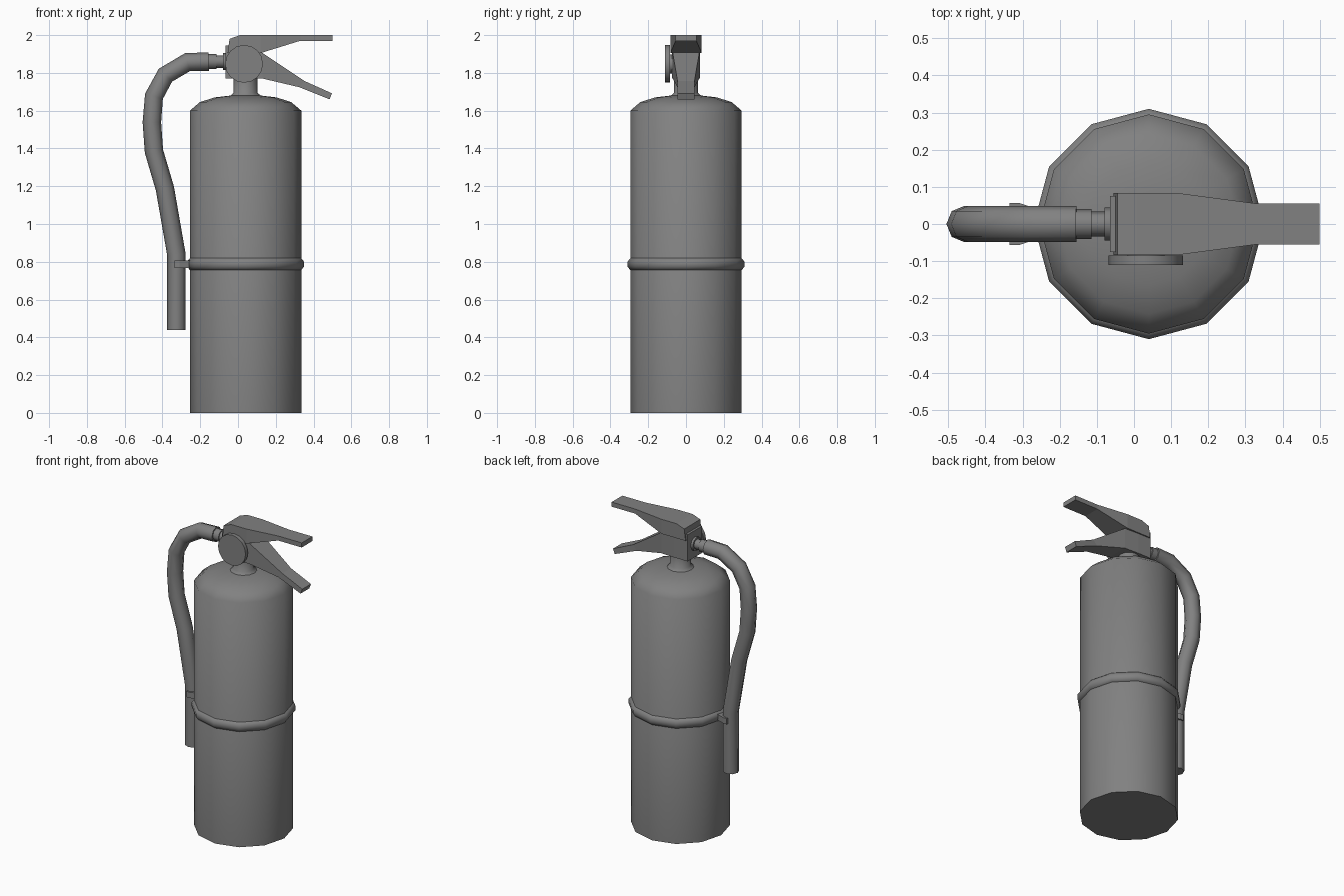
import bpy, bmesh, math
from mathutils import Matrix, Vector

cube = bpy.data.objects.get("Cube")
if cube:
    bpy.data.objects.remove(cube, do_unlink=True)

grey = bpy.data.materials.new("plain grey")
grey.use_nodes = True
COLOR = (0.22, 0.22, 0.22, 1)
grey.diffuse_color = COLOR
grey.node_tree.nodes["Principled BSDF"].inputs["Base Color"].default_value = COLOR


def finish(obj, smooth):
    obj.data.materials.append(grey)
    bpy.ops.object.select_all(action="DESELECT")
    obj.select_set(True)
    bpy.context.view_layer.objects.active = obj
    if smooth:
        bpy.ops.object.shade_smooth_by_angle(angle=math.radians(smooth))


def bm_object(name, bm, smooth=0):
    bmesh.ops.recalc_face_normals(bm, faces=bm.faces)
    mesh = bpy.data.meshes.new(name)
    bm.to_mesh(mesh)
    bm.free()
    obj = bpy.data.objects.new(name, mesh)
    bpy.context.collection.objects.link(obj)
    finish(obj, smooth)


def loft(bm, rings):
    """Skin a list of point rings and cap both ends."""
    rings = [[bm.verts.new(p) for p in ring] for ring in rings]
    n = len(rings[0])
    for a, b in zip(rings, rings[1:]):
        for i in range(n):
            j = (i + 1) % n
            bm.faces.new((a[i], a[j], b[j], b[i]))
    bm.faces.new(rings[0])
    bm.faces.new(rings[-1])


def turned(name, profile, matrix, sides=12, smooth=55):
    """Turn (radius, height) points around the local z axis."""
    bm = bmesh.new()
    angles = [math.tau * i / sides for i in range(sides)]
    loft(bm, [[matrix @ Vector((r * math.cos(a), r * math.sin(a), h)) for a in angles]
              for r, h in profile])
    bm_object(name, bm, smooth)


def bar(name, sections):
    """Rectangular bar along x: (bottom x, bottom z, top x, top z, half width)."""
    bm = bmesh.new()
    loft(bm, [[(xb, -w, zb), (xb, w, zb), (xt, w, zt), (xt, -w, zt)]
              for xb, zb, xt, zt, w in sections])
    bm_object(name, bm)


# Tank with rounded shoulder, neck and raised band
tank_axis = Matrix.Translation((0.04, 0, 0))
turned("tank", [(0.295, 0), (0.295, 1.6), (0.242, 1.645), (0.165, 1.67),
                (0.08, 1.68)], tank_axis)
turned("neck", [(0.08, 1.68), (0.063, 1.695), (0.063, 1.78)], tank_axis)
turned("band", [(0.294, 0.755), (0.31, 0.775), (0.31, 0.8), (0.294, 0.82)], tank_axis)

# Valve block and the two handles
bar("valve_block", [(-0.065, 1.77, -0.065, 1.945, 0.075),
                    (0.03, 1.77, 0.03, 1.945, 0.075),
                    (0.13, 1.77, 0.13, 1.905, 0.07)])
bar("carry_handle", [(0.13, 1.77, 0.13, 1.905, 0.07),
                     (0.325, 1.724, 0.352, 1.757, 0.045),
                     (0.485, 1.66, 0.497, 1.692, 0.045)])
bar("squeeze_lever", [(-0.055, 1.905, -0.045, 1.98, 0.083),
                      (0.01, 1.905, 0.01, 2.0, 0.083),
                      (0.12, 1.905, 0.12, 2.0, 0.083),
                      (0.33, 1.97, 0.33, 2.0, 0.055),
                      (0.5, 1.97, 0.5, 2.0, 0.055)])

# Pressure gauge on the front of the valve
facing_front = Matrix.Translation((0.032, 0, 1.848)) @ Matrix.Rotation(math.pi / 2, 4, "X")
turned("gauge", [(0.1, 0.085), (0.1, 0.11)], facing_front, sides=16)
turned("gauge_stem", [(0.05, 0.06), (0.05, 0.09)], facing_front)

# Stepped hose connector
facing_side = Matrix.Translation((0, 0, 1.86)) @ Matrix.Rotation(-math.pi / 2, 4, "Y")
turned("hose_connector", [(0.045, 0.06), (0.045, 0.08), (0.033, 0.08), (0.033, 0.115),
                          (0.04, 0.115), (0.04, 0.16)], facing_side, sides=8)

# Hose bending down into a straight nozzle
path = [(-0.155, 1.86), (-0.267, 1.857), (-0.384, 1.788), (-0.445, 1.676),
        (-0.456, 1.538), (-0.445, 1.385), (-0.387, 1.188), (-0.326, 0.838), (-0.326, 0.44)]
curve = bpy.data.curves.new("hose", "CURVE")
curve.dimensions = "3D"
curve.bevel_depth = 0.049
curve.bevel_resolution = 2
curve.use_fill_caps = True
spline = curve.splines.new("POLY")
spline.points.add(len(path) - 1)
for point, (x, z) in zip(spline.points, path):
    point.co = (x, 0, z, 1)
hose = bpy.data.objects.new("hose", curve)
bpy.context.collection.objects.link(hose)
bpy.ops.object.select_all(action="DESELECT")
hose.select_set(True)
bpy.context.view_layer.objects.active = hose
bpy.ops.object.convert(target="MESH")
finish(bpy.context.view_layer.objects.active, 55)

# Clip holding the hose to the band
bar("hose_clip", [(-0.335, 0.768, -0.335, 0.806, 0.057),
                  (-0.31, 0.768, -0.31, 0.806, 0.057),
                  (-0.245, 0.768, -0.245, 0.806, 0.035)])
